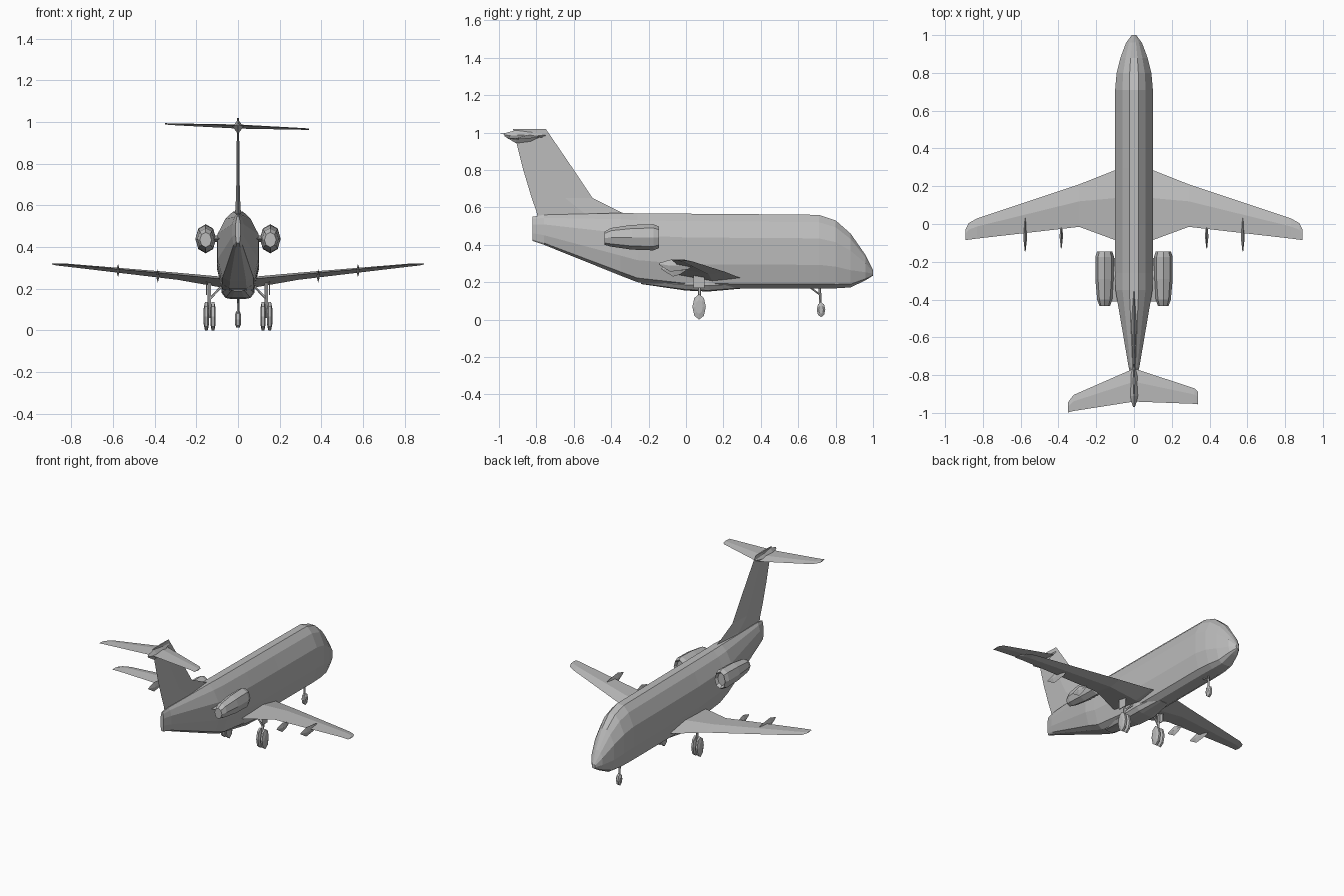
import bpy, bmesh, math
from mathutils import Vector

cube = bpy.data.objects.get("Cube")
if cube:
    bpy.data.objects.remove(cube)

grey = bpy.data.materials.new("light grey")
grey.use_nodes = True
grey.diffuse_color = (0.5, 0.5, 0.5, 1)
grey.node_tree.nodes["Principled BSDF"].inputs["Base Color"].default_value = (0.5, 0.5, 0.5, 1)


def loft(name, rings):
    """Skin a list of equal-length point rings and cap both ends."""
    bm = bmesh.new()
    loops = [[bm.verts.new(p) for p in ring] for ring in rings]
    n = len(loops[0])
    for a, b in zip(loops, loops[1:]):
        for i in range(n):
            j = (i + 1) % n
            bm.faces.new((a[i], a[j], b[j], b[i]))
    bm.faces.new(loops[0])
    bm.faces.new(loops[-1])
    bmesh.ops.recalc_face_normals(bm, faces=bm.faces)
    mesh = bpy.data.meshes.new(name)
    bm.to_mesh(mesh)
    bm.free()
    mesh.materials.append(grey)
    obj = bpy.data.objects.new(name, mesh)
    bpy.context.collection.objects.link(obj)
    return obj


def body_ring(y, low, high, half):
    """Faceted fuselage section: flat crown, tall sides, narrow keel."""
    right = [(0.25, 1), (0.62, 0.9), (1, 0.68), (1, 0.32), (0.75, 0.06), (0.4, 0)]
    pts = right + [(-x, z) for x, z in reversed(right)]
    return [(x * half, y, low + z * (high - low)) for x, z in pts]


def airfoil(x, lead, trail, z_lead, z_trail, thick):
    """Four-sided wing section at a given span position."""
    y = lead + (trail - lead) * 0.4
    z = z_lead + (z_trail - z_lead) * 0.4
    return [(x, lead, z_lead), (x, y, z + thick / 2), (x, trail, z_trail), (x, y, z - thick / 2)]


def pod(name, x, z, stations, sides=6):
    """Round body along y; stations hold y, half width, half height, z shift."""
    rings = []
    for y, w, h, dz in stations:
        angles = [math.tau * i / sides + math.pi / 2 for i in range(sides)]
        rings.append([(x + w * math.cos(a), y, z + dz + h * math.sin(a)) for a in angles])
    return loft(name, rings)


def tube(name, start, end, radius, sides=5):
    """Straight rod between two points."""
    start, end = Vector(start), Vector(end)
    turn = (end - start).to_track_quat('Z', 'Y')
    circle = [turn @ Vector((radius * math.cos(math.tau * i / sides),
                             radius * math.sin(math.tau * i / sides), 0)) for i in range(sides)]
    return loft(name, [[p + c for c in circle] for p in (start, end)])


def wheel(name, x, y, z, half, ry, rz):
    """Chunky tyre with its axle along x."""
    rings = []
    for dx, s in ((-1, 0.55), (-0.5, 1), (0.5, 1), (1, 0.55)):
        rings.append([(x + dx * half, y + s * ry * math.sin(math.tau * i / 8),
                       z + s * rz * math.cos(math.tau * i / 8)) for i in range(8)])
    return loft(name, rings)


# Fuselage from tail cone to nose
loft("fuselage", [body_ring(*s) for s in (
    (-0.82, 0.42, 0.55, 0.012), (-0.76, 0.4, 0.56, 0.028), (-0.35, 0.235, 0.57, 0.098),
    (-0.26, 0.2, 0.568, 0.1), (0.0, 0.17, 0.566, 0.1), (0.3, 0.167, 0.564, 0.1),
    (0.71, 0.167, 0.56, 0.1), (0.8, 0.167, 0.53, 0.092), (0.88, 0.172, 0.46, 0.072),
    (0.96, 0.21, 0.345, 0.042), (1.0, 0.235, 0.265, 0.012))])
loft("belly_fairing", [body_ring(*s) for s in (
    (-0.24, 0.19, 0.24, 0.04), (0.0, 0.155, 0.25, 0.075),
    (0.12, 0.15, 0.25, 0.08), (0.29, 0.165, 0.23, 0.05))])

# Fin: sections run up from the dorsal fillet
fin = []
for z, lead, trail, thick in ((0.53, -0.25, -0.79, 0.034), (0.58, -0.36, -0.8, 0.026),
                              (0.65, -0.5, -0.825, 0.018), (0.8, -0.6, -0.87, 0.014),
                              (1.02, -0.75, -0.925, 0.01)):
    mid = lead + (trail - lead) * 0.45
    fin.append([(0, lead, z), (thick / 2, mid, z), (0, trail, z), (-thick / 2, mid, z)])
loft("tail_fin", fin)
pod("fin_bullet", 0, 0.978, [(-0.97, 0.004, 0.008, 0.01), (-0.91, 0.026, 0.035, 0),
                             (-0.83, 0.024, 0.03, 0), (-0.75, 0.004, 0.008, 0.01)], 4)

# Tailplane, slightly skewed across the span
loft("tailplane", [airfoil(*s) for s in (
    (-0.35, -0.945, -0.998, 0.99, 0.995, 0.006), (-0.32, -0.905, -0.99, 0.988, 0.993, 0.008),
    (0, -0.765, -0.94, 0.975, 0.985, 0.02),
    (0.32, -0.87, -0.952, 0.966, 0.969, 0.008), (0.34, -0.89, -0.955, 0.965, 0.967, 0.006))])

for side, s in (("left", 1), ("right", -1)):
    # Swept wing with a cranked trailing edge
    loft(side + "_wing", [airfoil(s * x, *rest) for x, *rest in (
        (0.03, 0.31, -0.09, 0.22, 0.24, 0.055), (0.1, 0.285, -0.085, 0.225, 0.25, 0.05),
        (0.29, 0.21, -0.015, 0.255, 0.268, 0.034), (0.83, 0.03, -0.077, 0.312, 0.318, 0.014),
        (0.875, 0.005, -0.083, 0.315, 0.321, 0.01), (0.892, -0.03, -0.085, 0.319, 0.321, 0.005))])

    # Flap track fairings
    for place, x, front, back, z in (("inner", 0.385, -0.0, -0.13, 0.262),
                                     ("outer", 0.576, 0.04, -0.145, 0.288)):
        pod(f"{side}_{place}_flap_fairing", s * x, z,
            [(back, 0.002, 0.004, 0.01), (back + 0.06, 0.009, 0.032, 0),
             (front - 0.03, 0.007, 0.02, 0), (front, 0.002, 0.004, 0.005)], 4)

    # Engine with recessed intake, and its pylon
    pod(side + "_engine", s * 0.155, 0.44, [
        (-0.435, 0.028, 0.036, -0.005), (-0.4, 0.04, 0.05, 0), (-0.29, 0.05, 0.066, 0),
        (-0.175, 0.05, 0.07, 0), (-0.145, 0.04, 0.058, 0), (-0.165, 0.03, 0.044, 0)], 8)
    loft(side + "_engine_pylon", [airfoil(s * x, -0.18, -0.41, 0.44, 0.44, 0.03)
                                  for x in (0.05, 0.13)])

    # Main landing gear with twin wheels
    tube(side + "_main_strut", (s * 0.137, 0.07, 0.06), (s * 0.137, 0.075, 0.25), 0.009)
    tube(side + "_main_brace", (s * 0.137, 0.07, 0.15), (s * 0.08, 0.08, 0.21), 0.006)
    tube(side + "_main_axle", (s * 0.115, 0.07, 0.068), (s * 0.158, 0.07, 0.068), 0.008)
    for place, x in (("inner", 0.12), ("outer", 0.152)):
        wheel(f"{side}_{place}_main_wheel", s * x, 0.07, 0.068, 0.013, 0.036, 0.068)
    loft(side + "_gear_door", [[(s * x, y, z) for y, z in
         ((0.04, 0.17), (0.1, 0.17), (0.1, 0.24), (0.04, 0.24))] for x in (0.148, 0.153)])

# Nose landing gear
tube("nose_strut", (0, 0.72, 0.05), (0, 0.715, 0.18), 0.007)
tube("nose_brace", (0, 0.72, 0.13), (0, 0.66, 0.175), 0.005)
wheel("nose_wheel", 0, 0.722, 0.053, 0.015, 0.023, 0.04)
